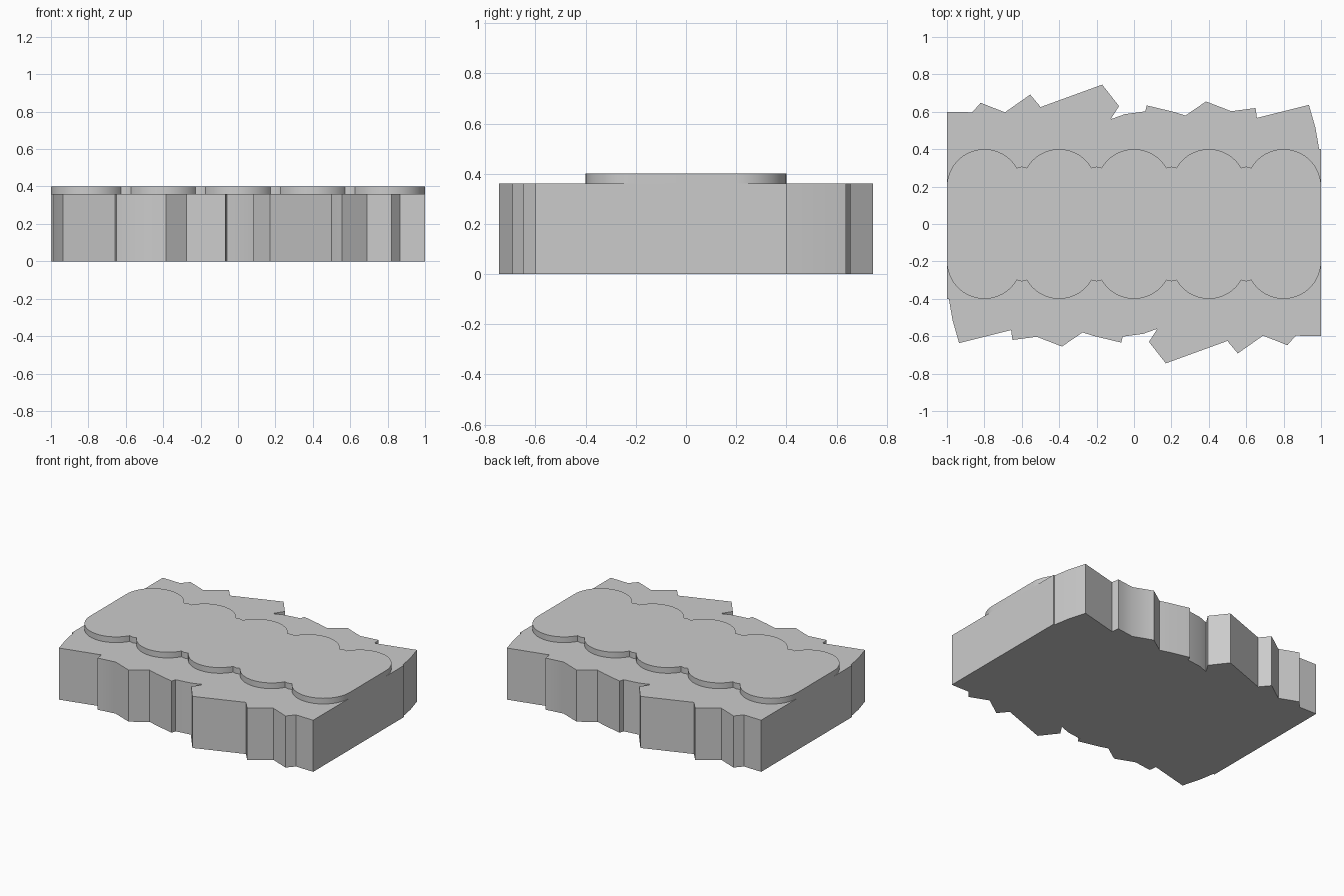
import bpy, bmesh
from math import sin, cos, radians, asin, degrees

if "Cube" in bpy.data.objects:
    bpy.data.objects.remove(bpy.data.objects["Cube"])


def half_turn(points):
    """Complete an outline that repeats after half a turn."""
    return points + [(-x, -y) for x, y in points]


def slab(name, outline, z0, z1, angle):
    """Extrude a clockwise outline from z0 to z1."""
    bm = bmesh.new()
    face = bm.faces.new([bm.verts.new((x, y, z0)) for x, y in outline])
    result = bmesh.ops.extrude_face_region(bm, geom=[face], use_keep_orig=True)
    top = [g for g in result["geom"] if isinstance(g, bmesh.types.BMVert)]
    bmesh.ops.translate(bm, verts=top, vec=(0, 0, z1 - z0))
    bmesh.ops.recalc_face_normals(bm, faces=bm.faces)
    mesh = bpy.data.meshes.new(name)
    bm.to_mesh(mesh)
    bm.free()
    obj = bpy.data.objects.new(name, mesh)
    bpy.context.collection.objects.link(obj)
    bpy.ops.object.select_all(action='DESELECT')
    obj.select_set(True)
    bpy.context.view_layer.objects.active = obj
    bpy.ops.object.shade_smooth_by_angle(angle=radians(angle))
    return obj


# Base block with ragged front and back edges
ragged = [(-1, 0.6), (-0.865, 0.597), (-0.82, 0.648), (-0.69, 0.597),
          (-0.555, 0.692), (-0.507, 0.635), (-0.5, 0.625), (-0.17, 0.745),
          (-0.08, 0.63), (-0.125, 0.56), (-0.05, 0.587), (0.06, 0.602),
          (0.068, 0.634), (0.21, 0.6), (0.275, 0.58), (0.385, 0.655),
          (0.52, 0.603), (0.65, 0.62), (0.657, 0.567), (0.935, 0.637),
          (0.97, 0.515), (0.99, 0.4), (1, 0.4)]
slab("base_block", half_turn(ragged), 0, 0.36, 40)

# Raised plate: five round lobes along each side, shallow webs between them
R, STEPS = 0.2, 24
web = degrees(asin(0.5))
scallop = []
for i in range(5):
    cx = -0.8 + 0.4 * i
    start = 180 if i == 0 else 180 - web
    end = 0 if i == 4 else web
    for s in range(STEPS + 1):
        a = radians(start + (end - start) * s / STEPS)
        scallop.append((cx + R * cos(a), 0.2 + R * sin(a)))
    if i < 4:
        scallop.append((cx + 0.2, 0.307))
slab("scalloped_plate", half_turn(scallop), 0.36, 0.4, 30)
